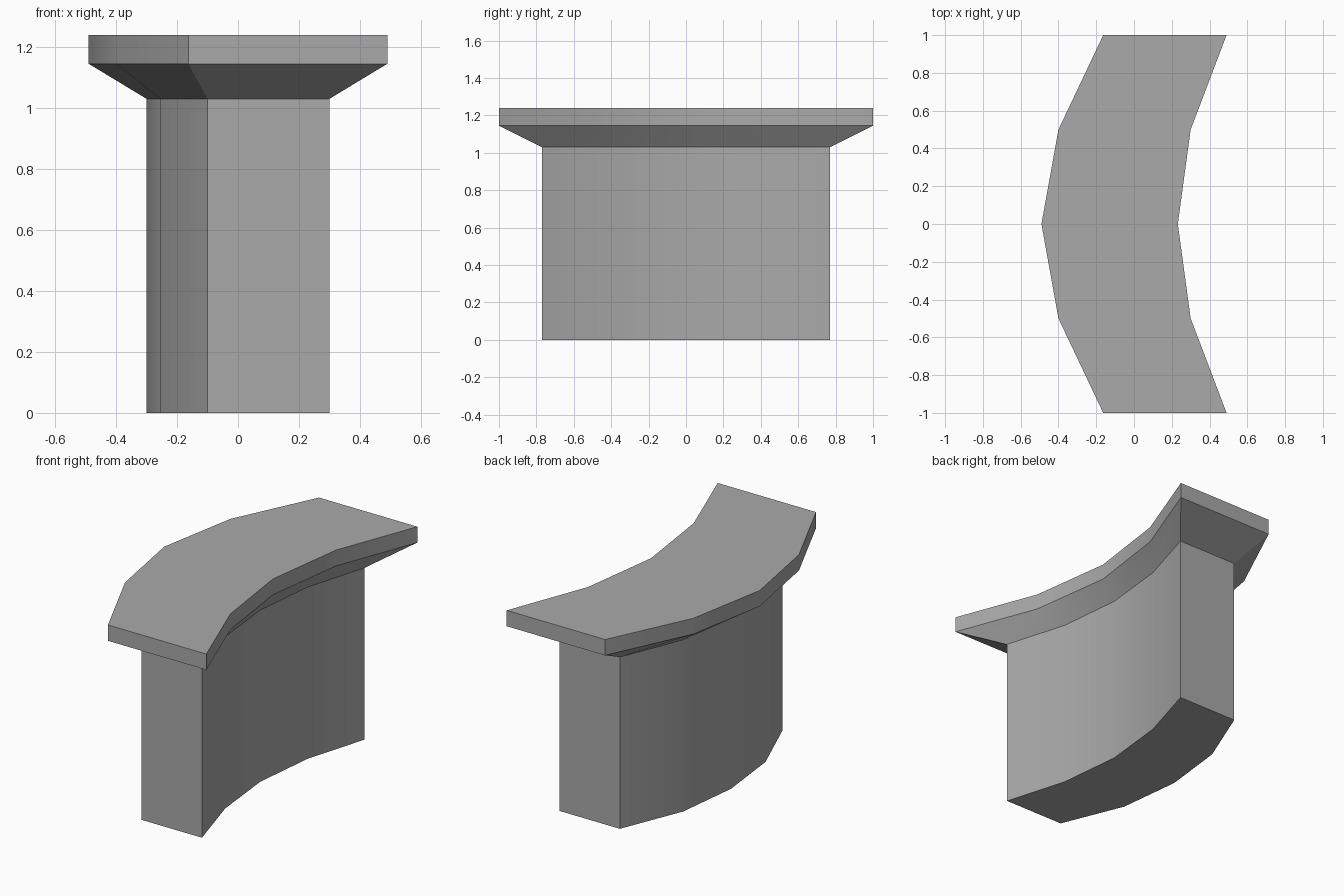
import bpy
import bmesh

cube = bpy.data.objects.get("Cube")
if cube:
    bpy.data.objects.remove(cube, do_unlink=True)

# Plain stone colour
stone = bpy.data.materials.new("grey stone")
stone.use_nodes = True
colour = (0.4, 0.4, 0.4, 1)
stone.diffuse_color = colour
stone.node_tree.nodes["Principled BSDF"].inputs["Base Color"].default_value = colour


def curved_outline(outer, inner, ys):
    """Closed plan of a bent wall; x values run from the middle to the end."""
    def side(xs):
        half = list(zip(xs, ys))
        return [(x, -y) for x, y in half[:0:-1]] + half
    return side(inner) + side(outer)[::-1]


shaft_plan = curved_outline((-0.30, -0.255, -0.10), (0.147, 0.188, 0.30), (0, 0.39, 0.77))
slab_plan = curved_outline((-0.49, -0.40, -0.163), (0.232, 0.30, 0.49), (0, 0.50, 1))

# Shaft, flared neck and slab as one lofted skin
bm = bmesh.new()
rings = [[bm.verts.new((x, y, z)) for x, y in plan]
         for plan, z in ((shaft_plan, 0), (shaft_plan, 1.03),
                         (slab_plan, 1.145), (slab_plan, 1.24))]
for low, high in zip(rings, rings[1:]):
    for i in range(len(low)):
        j = (i + 1) % len(low)
        bm.faces.new((low[i], low[j], high[j], high[i]))
# Underside and top
bm.faces.new(rings[0][::-1])
bm.faces.new(rings[-1])
bmesh.ops.recalc_face_normals(bm, faces=bm.faces)

mesh = bpy.data.meshes.new("curved_pier")
bm.to_mesh(mesh)
bm.free()
mesh.materials.append(stone)
pier = bpy.data.objects.new("curved_pier", mesh)
bpy.context.collection.objects.link(pier)

# Soft curved walls, crisp corners
bpy.ops.object.select_all(action="DESELECT")
pier.select_set(True)
bpy.context.view_layer.objects.active = pier
bpy.ops.object.shade_smooth_by_angle()
